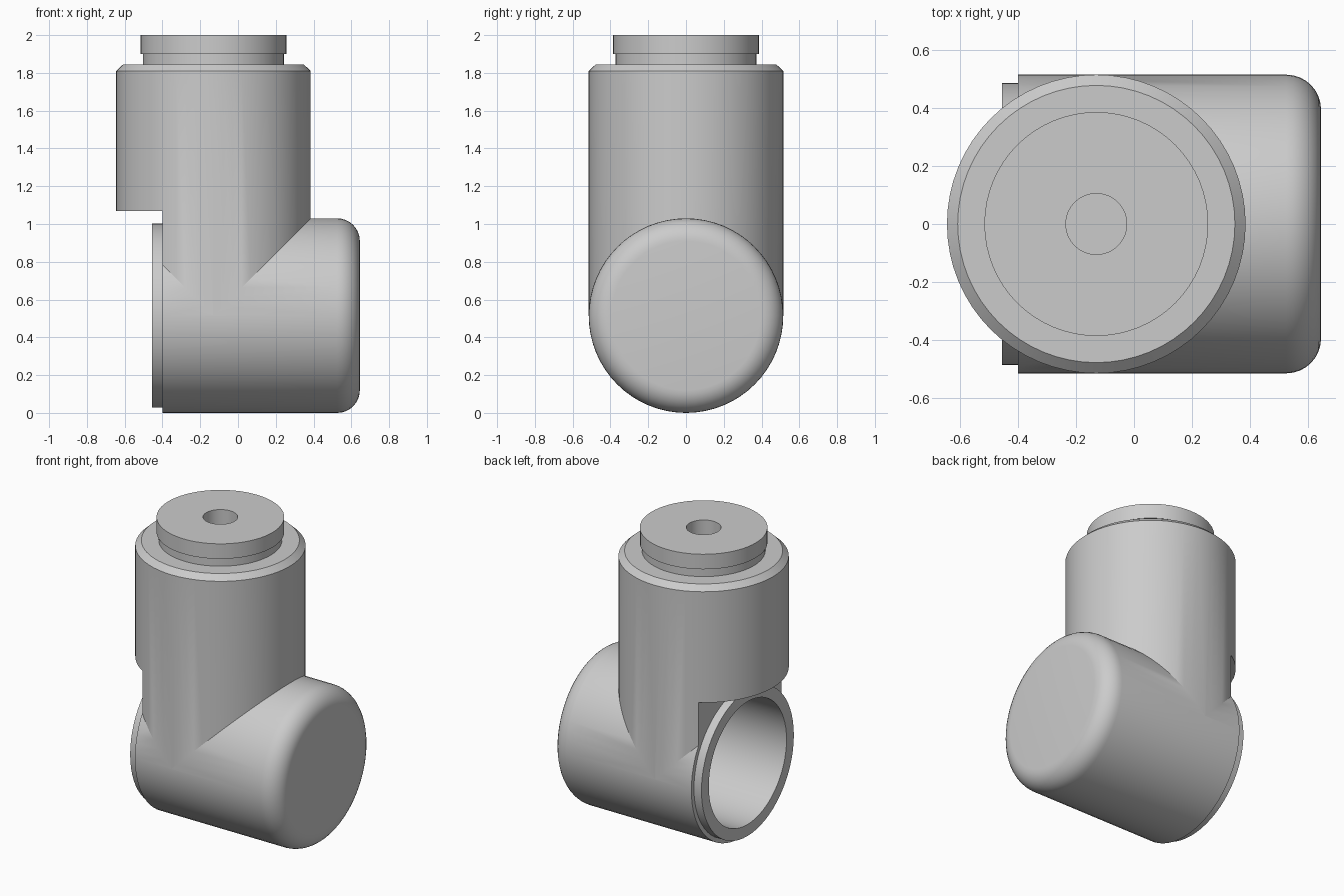
import bpy, bmesh, math
from mathutils import Matrix

if "Cube" in bpy.data.objects:
    bpy.data.objects.remove(bpy.data.objects["Cube"])

R = 0.515      # shared barrel radius
AX = -0.13     # x of the upright axis
SEG = 64


def lathe(name, profile, matrix):
    """Closed solid of revolution about local z from (radius, height) points."""
    bm = bmesh.new()
    rings = []
    for r, h in profile:
        rings.append([bm.verts.new((r * math.cos(2 * math.pi * i / SEG),
                                    r * math.sin(2 * math.pi * i / SEG), h))
                      for i in range(SEG)])
    for a, b in zip(rings, rings[1:]):
        for i in range(SEG):
            j = (i + 1) % SEG
            bm.faces.new((a[i], a[j], b[j], b[i]))
    bm.faces.new(rings[0])
    bm.faces.new(rings[-1])
    bmesh.ops.recalc_face_normals(bm, faces=bm.faces)
    bm.transform(matrix)
    mesh = bpy.data.meshes.new(name)
    bm.to_mesh(mesh)
    bm.free()
    obj = bpy.data.objects.new(name, mesh)
    bpy.context.collection.objects.link(obj)
    return obj


def boolean(target, tool, operation):
    mod = target.modifiers.new(operation, 'BOOLEAN')
    mod.operation = operation
    mod.solver = 'EXACT'
    mod.object = tool
    bpy.context.view_layer.objects.active = target
    bpy.ops.object.modifier_apply(modifier=mod.name)
    bpy.data.objects.remove(tool)


upright = Matrix.Translation((AX, 0, 0))
sideways = Matrix.Translation((0, 0, R)) @ Matrix.Rotation(math.pi / 2, 4, 'Y')

# Upright barrel with chamfered shoulder, neck, cap and blind hole
stem = lathe("upright_barrel", [
    (R, 0.515), (R, 1.81), (0.478, 1.845), (0.373, 1.845), (0.373, 1.90),
    (0.386, 1.90), (0.386, 2.0), (0.105, 2.0), (0.105, 1.7)], upright)

# Notch that clears the side opening
bpy.ops.mesh.primitive_cube_add(size=1, location=(-0.9, 0, 0.57))
notch = bpy.context.object
notch.scale = (1, 2, 1)
bpy.context.view_layer.update()
boolean(stem, notch, 'DIFFERENCE')

# Horizontal barrel with stepped lip and rounded closed end
fillet = [(R - 0.12 + 0.12 * math.cos(t * math.pi / 16),
           0.525 + 0.12 * math.sin(t * math.pi / 16)) for t in range(9)]
body = lathe("elbow_body", [(0.487, -0.455), (0.487, -0.40), (R, -0.40)] + fillet,
             sideways)
boolean(body, stem, 'UNION')

# Bore through the open side
bore = lathe("bore_cutter", [(0.41, -0.6), (0.41, 0.50)], sideways)
boolean(body, bore, 'DIFFERENCE')

bpy.ops.object.select_all(action='DESELECT')
body.select_set(True)
bpy.context.view_layer.objects.active = body
bpy.ops.object.shade_smooth_by_angle(angle=math.radians(25))
